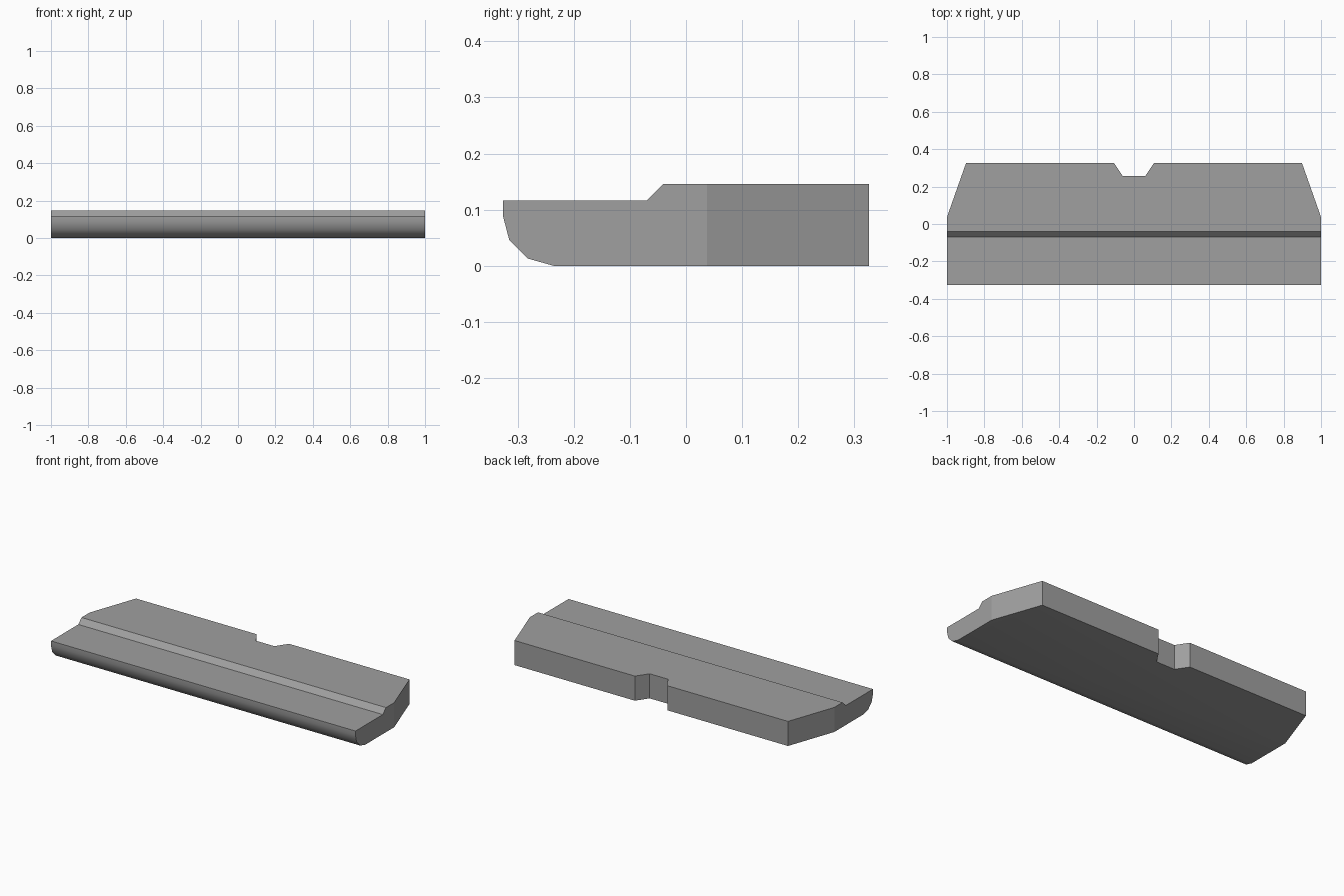
import bpy
import bmesh
from mathutils import Vector

if "Cube" in bpy.data.objects:
    bpy.data.objects.remove(bpy.data.objects["Cube"])


def prism(name, points, direction):
    """Closed prism from an outline swept along a direction."""
    bm = bmesh.new()
    face = bm.faces.new([bm.verts.new(p) for p in points])
    swept = bmesh.ops.extrude_face_region(bm, geom=[face])["geom"]
    verts = [g for g in swept if isinstance(g, bmesh.types.BMVert)]
    bmesh.ops.translate(bm, verts=verts, vec=Vector(direction))
    bmesh.ops.recalc_face_normals(bm, faces=bm.faces)
    mesh = bpy.data.meshes.new(name)
    bm.to_mesh(mesh)
    bm.free()
    obj = bpy.data.objects.new(name, mesh)
    bpy.context.collection.objects.link(obj)
    return obj


# Side profile: rounded front underside, stepped top (y, z)
profile = [(-0.326, 0.116), (-0.326, 0.088), (-0.315, 0.046), (-0.282, 0.013),
           (-0.236, 0.0), (0.5, 0.0), (0.5, 0.146), (-0.04, 0.146), (-0.07, 0.116)]
slab = prism("stepped_slab", [(-1.2, y, z) for y, z in profile], (2.4, 0, 0))

# Plan outline: tapered rear corners and a central rear notch, mirrored in x
half = [(0.06, 0.256), (0.107, 0.326), (0.898, 0.326), (1.0, 0.037), (1.0, -0.5)]
plan = half + [(-x, y) for x, y in reversed(half)]
cutter = prism("plan_cutter", [(x, y, -0.2) for x, y in plan], (0, 0, 0.6))
cutter.hide_render = True

# Keep only the part of the slab inside the plan outline
mod = slab.modifiers.new("plan_cut", 'BOOLEAN')
mod.operation = 'INTERSECT'
mod.solver = 'EXACT'
mod.object = cutter
bpy.context.view_layer.objects.active = slab
slab.select_set(True)
bpy.ops.object.modifier_apply(modifier=mod.name)
bpy.data.objects.remove(cutter)

# Smooth rounded front, crisp edges elsewhere
mesh = slab.data
mesh.shade_smooth()
for edge in mesh.edges:
    a, b = (mesh.vertices[i].co for i in edge.vertices)
    rounded = abs(a.x - b.x) > 1.5 and max(a.y, b.y) < -0.2 and max(a.z, b.z) < 0.1
    edge.use_edge_sharp = not rounded

# Plain grey finish
grey = bpy.data.materials.new("plain grey")
grey.diffuse_color = (0.35, 0.35, 0.35, 1)
grey.use_nodes = True
grey.node_tree.nodes["Principled BSDF"].inputs["Base Color"].default_value = grey.diffuse_color
mesh.materials.clear()
mesh.materials.append(grey)
